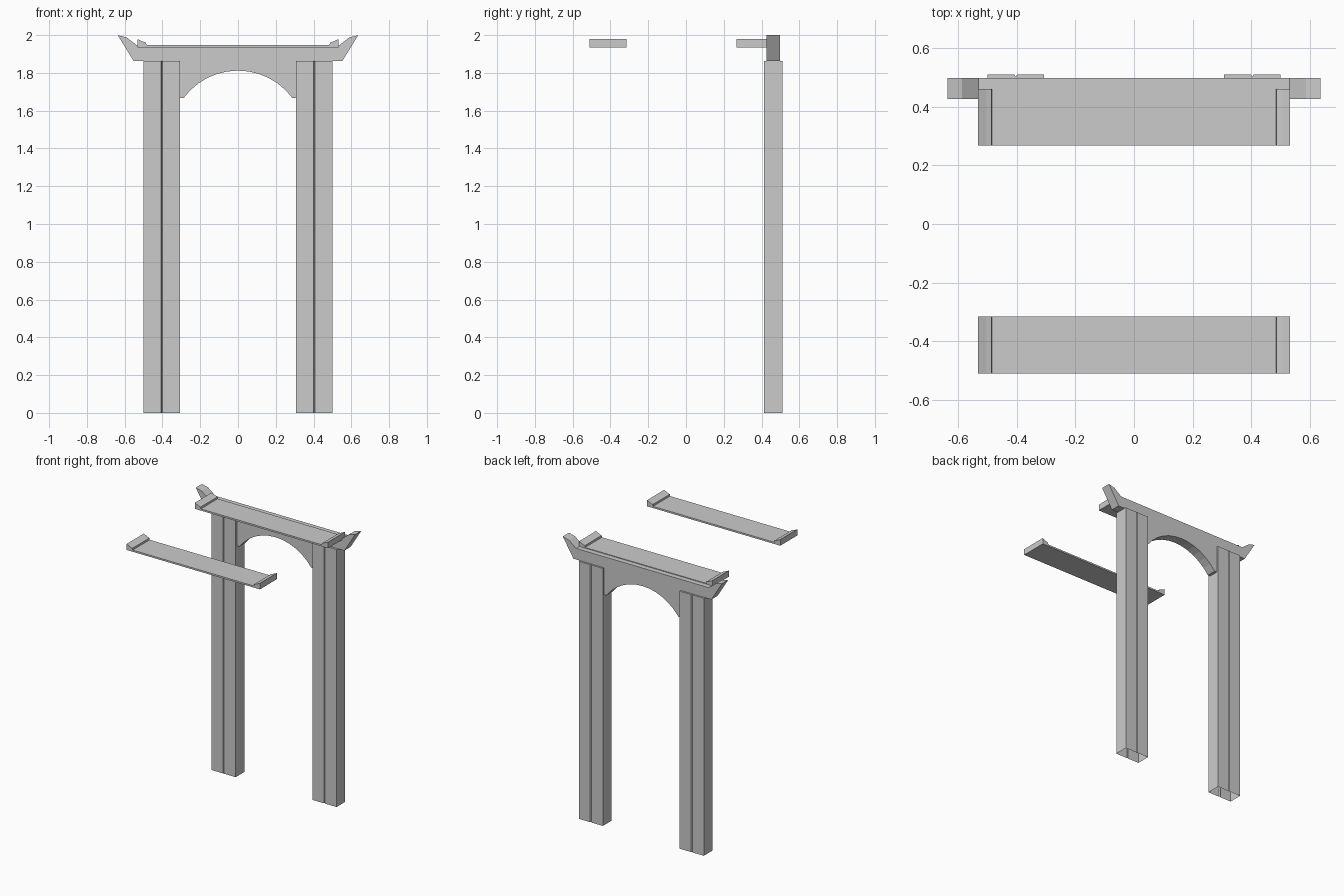
import bpy, bmesh, math

if "Cube" in bpy.data.objects:
    bpy.data.objects.remove(bpy.data.objects["Cube"])


def prism(name, pts, to3d, a, b, cap_start=True):
    """Extrude a closed 2D profile from depth a to depth b."""
    bm = bmesh.new()
    lo = [bm.verts.new(to3d(u, v, a)) for u, v in pts]
    hi = [bm.verts.new(to3d(u, v, b)) for u, v in pts]
    n = len(pts)
    for i in range(n):
        j = (i + 1) % n
        bm.faces.new((lo[i], lo[j], hi[j], hi[i]))
    if cap_start:
        bm.faces.new(lo[::-1])
    bm.faces.new(hi)
    bmesh.ops.recalc_face_normals(bm, faces=bm.faces)
    mesh = bpy.data.meshes.new(name)
    bm.to_mesh(mesh)
    bm.free()
    obj = bpy.data.objects.new(name, mesh)
    bpy.context.collection.objects.link(obj)
    return obj


def along_y(u, v, d):
    return (u, d, v)


def along_z(u, v, d):
    return (u, v, d)


def mirrored(half):
    """Complete a right-half profile with its mirror image."""
    return half + [(-x, z) for x, z in reversed(half) if abs(x) > 1e-6]


# Twin-shaft posts: V groove front and back, open at the bottom
for side, label in ((-1, "left_post"), (1, "right_post")):
    x0, x1, y0, y1 = 0.307, 0.50, 0.412, 0.511
    xm, g = (x0 + x1) / 2, 0.005
    section = [(x0, y0), (xm - g, y0), (xm, y0 + 0.008), (xm + g, y0), (x1, y0),
               (x1, y1), (xm + g, y1), (xm, y1 - 0.008), (xm - g, y1), (x0, y1)]
    prism(label, [(side * x, y) for x, y in section], along_z, 0, 1.862, cap_start=False)

# Lintel with flared tips and an arched underside between the posts
half_width, foot, apex = 0.288, 1.667, 1.812
rise = apex - foot
radius = (half_width ** 2 + rise ** 2) / (2 * rise)
sweep = math.asin(half_width / radius)
steps = 6
arch = [(radius * math.sin(sweep * i / steps),
         apex - radius + radius * math.cos(sweep * i / steps)) for i in range(steps + 1)]
lintel_half = arch + [(0.31, foot), (0.31, 1.862), (0.552, 1.862), (0.637, 2.0),
                      (0.588, 1.987), (0.53, 1.942)]
prism("arched_lintel", mirrored(lintel_half), along_y, 0.427, 0.498)

# Two shelf planks with raised rims at both ends
plank_half = [(0.533, 1.935), (0.533, 1.979), (0.505, 1.966), (0.487, 1.960), (0.485, 1.947)]
for label, y0, y1 in (("front_plank", -0.511, -0.316), ("back_plank", 0.268, 0.461)):
    prism(label, mirrored(plank_half), along_y, y0, y1)
